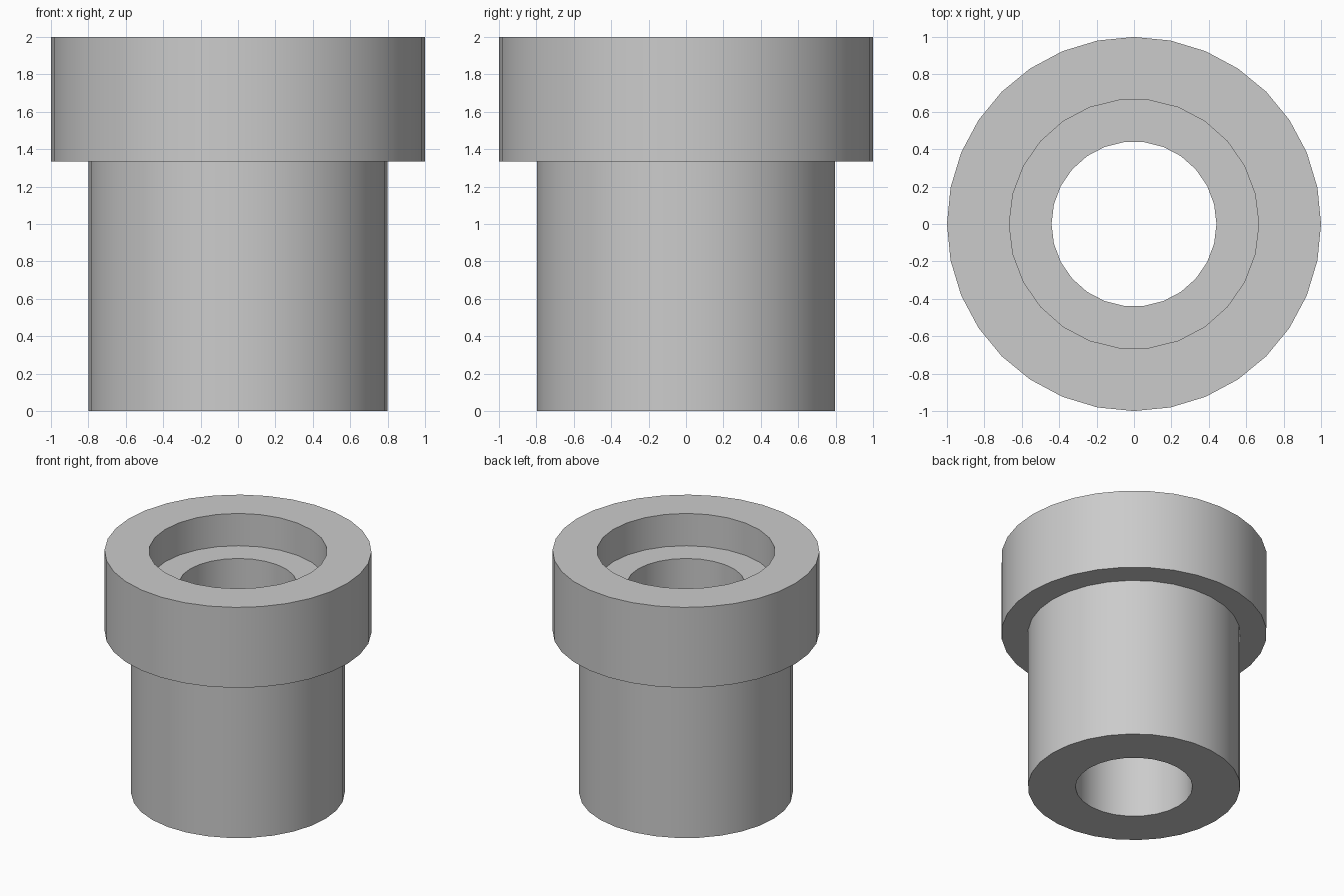
import bpy, bmesh, math

if "Cube" in bpy.data.objects:
    bpy.data.objects.remove(bpy.data.objects["Cube"])

# Material
grey = bpy.data.materials.new("light grey")
grey.use_nodes = True
colour = (0.6, 0.6, 0.6, 1)
grey.diffuse_color = colour
grey.node_tree.nodes["Principled BSDF"].inputs["Base Color"].default_value = colour

HEIGHT, COLLAR_Z, LEDGE_Z = 2.0, 1.335, 1.733
bm = bmesh.new()


def wall(radius, sides, low, high):
    """Open cylinder wall; returns its lower and upper edge loops."""
    loops = []
    for z in (low, high):
        verts = [bm.verts.new((radius * math.cos(math.tau * i / sides),
                               radius * math.sin(math.tau * i / sides), z))
                 for i in range(sides)]
        loops.append([bm.edges.new((verts[i - 1], verts[i])) for i in range(sides)])
    bmesh.ops.bridge_loops(bm, edges=loops[0] + loops[1])
    return loops


def ring(outer, inner):
    """Flat annulus between two loops."""
    bmesh.ops.triangle_fill(bm, edges=outer + inner, use_beauty=True)


# Walls of the collar, sleeve, counterbore and through bore
collar = wall(1.0, 32, COLLAR_Z, HEIGHT)
sleeve = wall(0.8, 30, 0, COLLAR_Z)
counterbore = wall(0.667, 26, LEDGE_Z, HEIGHT)
bore = wall(0.441, 26, 0, LEDGE_Z)

# Flat faces: top rim, inner ledge, collar underside, sleeve foot
ring(collar[1], counterbore[1])
ring(counterbore[0], bore[1])
ring(collar[0], sleeve[1])
ring(sleeve[0], bore[0])
bmesh.ops.recalc_face_normals(bm, faces=bm.faces[:])

mesh = bpy.data.meshes.new("flanged_bushing")
bm.to_mesh(mesh)
bm.free()
mesh.materials.append(grey)
bushing = bpy.data.objects.new("flanged_bushing", mesh)
bpy.context.collection.objects.link(bushing)

# Smooth round walls with sharp rims
bpy.ops.object.select_all(action="DESELECT")
bushing.select_set(True)
bpy.context.view_layer.objects.active = bushing
bpy.ops.object.shade_smooth_by_angle(angle=math.radians(30))
